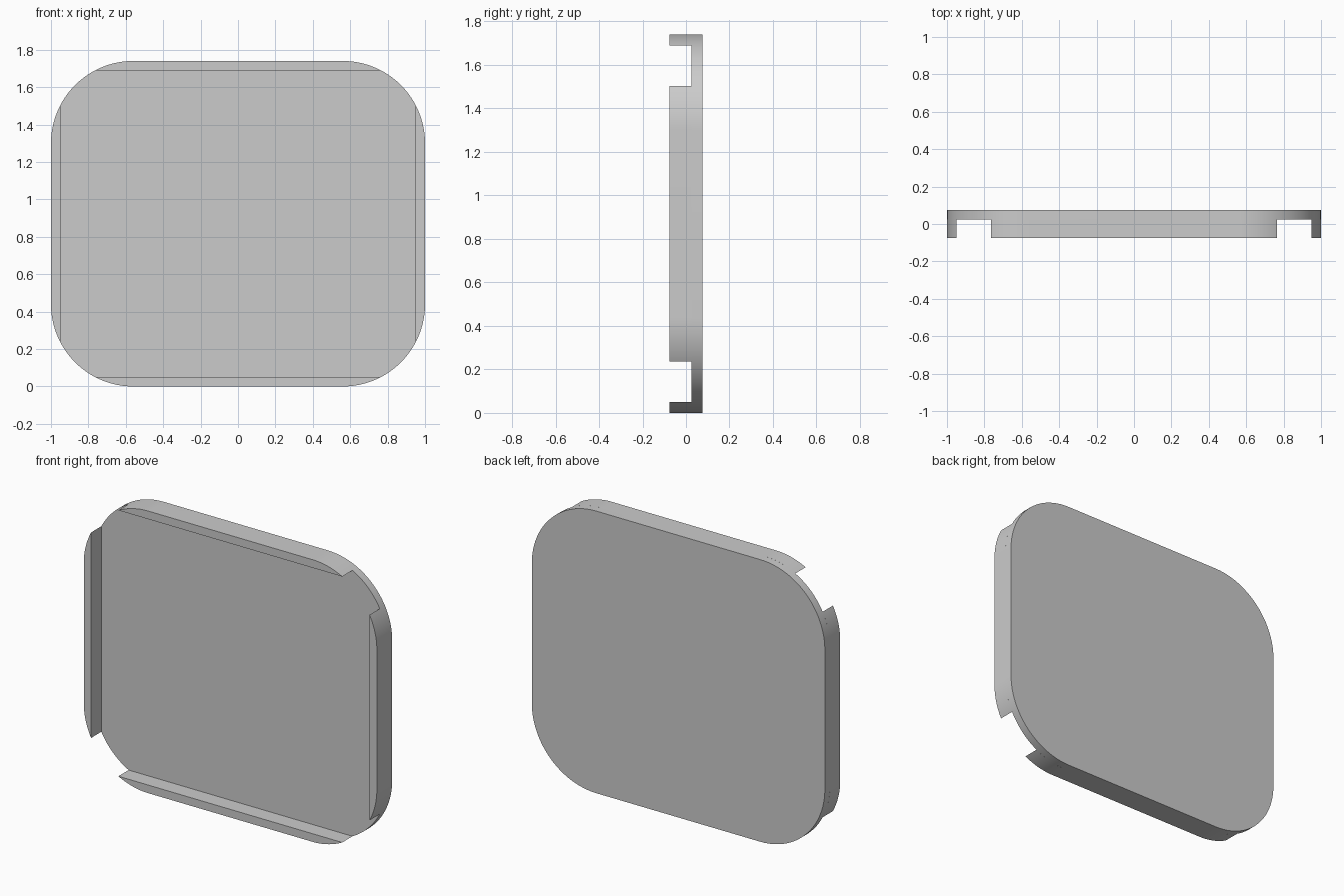
import bpy
import bmesh
from math import asin, cos, sin, pi, radians

if "Cube" in bpy.data.objects:
    bpy.data.objects.remove(bpy.data.objects["Cube"])

HALF_W, HALF_H, RADIUS = 1.0, 0.87, 0.44
WALL = 0.05
FRONT, STEP, BACK = -0.075, 0.025, 0.075
ARC_STEPS = 24

grey = bpy.data.materials.new("plain_grey")
grey.use_nodes = True
grey.diffuse_color = (0.6, 0.6, 0.6, 1)
grey.node_tree.nodes["Principled BSDF"].inputs["Base Color"].default_value = (0.6, 0.6, 0.6, 1)


def arc(cx, cz, start, end):
    """Points on a rounded corner."""
    return [(cx + RADIUS * cos(start + (end - start) * i / ARC_STEPS),
             cz + RADIUS * sin(start + (end - start) * i / ARC_STEPS))
            for i in range(ARC_STEPS + 1)]


def extrude_outline(name, points, y0, y1):
    """Solid from an x-z outline, extruded along y."""
    bm = bmesh.new()
    face = bm.faces.new([bm.verts.new((x, y0, z + HALF_H)) for x, z in points])
    moved = bmesh.ops.extrude_face_region(bm, geom=[face])["geom"]
    bmesh.ops.translate(bm, vec=(0, y1 - y0, 0),
                        verts=[v for v in moved if isinstance(v, bmesh.types.BMVert)])
    bmesh.ops.recalc_face_normals(bm, faces=bm.faces)
    mesh = bpy.data.meshes.new(name)
    bm.to_mesh(mesh)
    bm.free()
    mesh.materials.append(grey)
    obj = bpy.data.objects.new(name, mesh)
    bpy.context.collection.objects.link(obj)
    bpy.ops.object.select_all(action="DESELECT")
    obj.select_set(True)
    bpy.context.view_layer.objects.active = obj
    bpy.ops.object.shade_smooth_by_angle(angle=radians(30))


# Back plate with rounded corners
cx, cz = HALF_W - RADIUS, HALF_H - RADIUS
corners = [(cx, cz), (-cx, cz), (-cx, -cz), (cx, -cz)]
outline = []
for i, (x, z) in enumerate(corners):
    outline += arc(x, z, i * pi / 2, (i + 1) * pi / 2)
extrude_outline("back_plate", outline, STEP, BACK)

# Lips: the slices of the outline within one wall thickness of each side
reach = pi / 2 - asin((RADIUS - WALL) / RADIUS)
side = arc(cx, -cz, -reach, 0) + arc(cx, cz, 0, reach)
top = arc(cx, cz, pi / 2 - reach, pi / 2) + arc(-cx, cz, pi / 2, pi / 2 + reach)
for sign, side_name, end_name in ((1, "left", "top"), (-1, "right", "bottom")):
    extrude_outline(side_name + "_lip", [(sign * x, z) for x, z in side], FRONT, STEP)
    extrude_outline(end_name + "_lip", [(x, sign * z) for x, z in top], FRONT, STEP)
